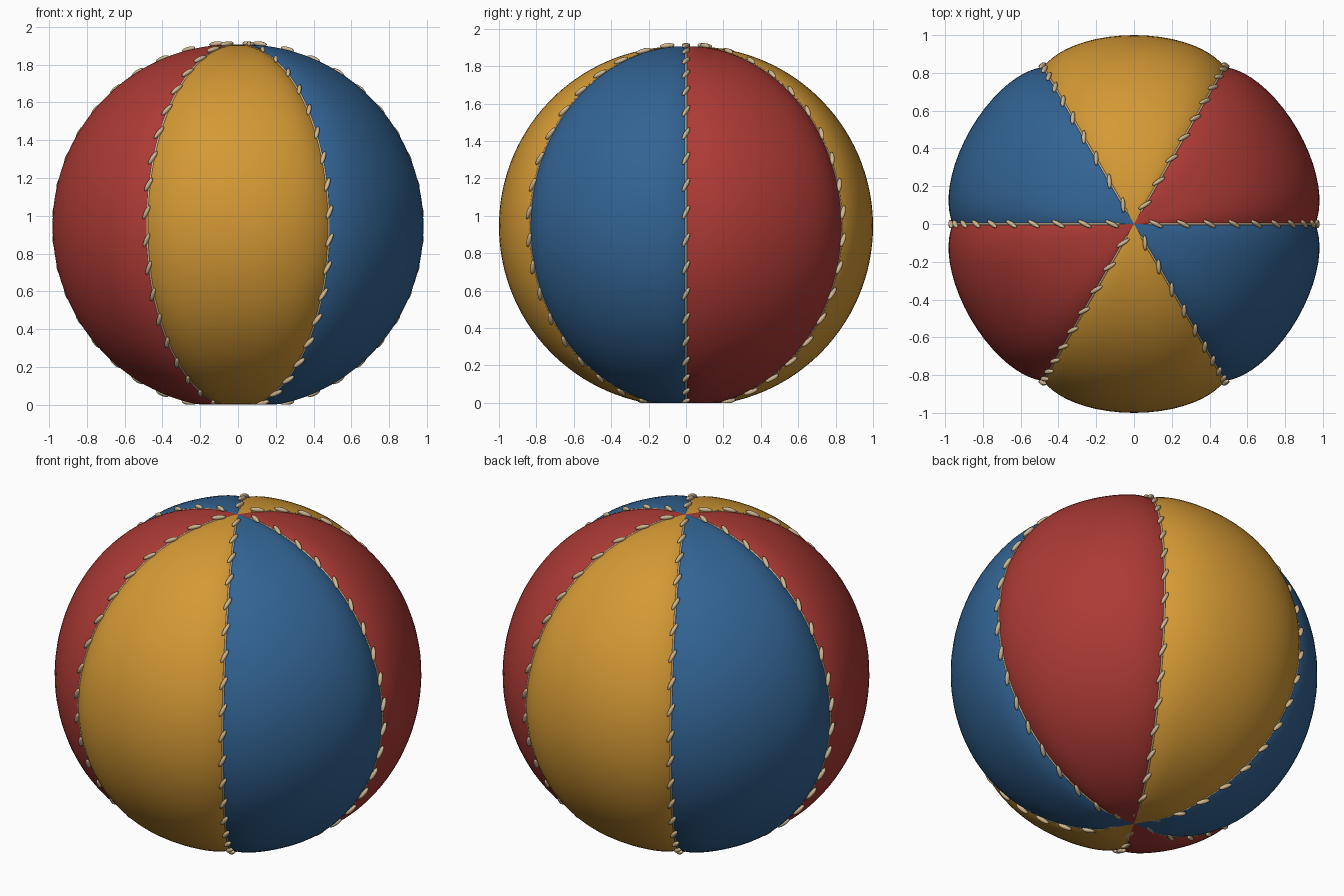
import bpy, bmesh
from math import sin, cos, pi, radians
from mathutils import Vector, Matrix

cube = bpy.data.objects.get("Cube")
if cube:
    bpy.data.objects.remove(cube, do_unlink=True)

SEAM_R = 0.96     # radius along the seams and at the poles
PUFF = 0.04       # how far each panel swells beyond its seams
CENTRE_Z = 0.945  # the underside is pressed flat at the ground


def material(name, rgb):
    mat = bpy.data.materials.new(name)
    mat.use_nodes = True
    mat.diffuse_color = (*rgb, 1)
    bsdf = mat.node_tree.nodes["Principled BSDF"]
    bsdf.inputs["Base Color"].default_value = (*rgb, 1)
    bsdf.inputs["Roughness"].default_value = 0.7
    return mat


yellow = material("mustard yellow", (0.66, 0.32, 0.035))
blue = material("denim blue", (0.032, 0.125, 0.29))
red = material("brick red", (0.41, 0.042, 0.035))
thread = material("beige thread", (0.62, 0.47, 0.28))


def on_ball(radius, theta, phi):
    return Vector((radius * sin(theta) * cos(phi),
                   radius * sin(theta) * sin(phi),
                   CENTRE_Z + radius * cos(theta)))


def finish(bm, name, mat):
    for v in bm.verts:
        v.co.z = max(v.co.z, 0)
    bmesh.ops.recalc_face_normals(bm, faces=bm.faces[:])
    for f in bm.faces:
        f.smooth = True
    mesh = bpy.data.meshes.new(name)
    bm.to_mesh(mesh)
    bm.free()
    mesh.materials.append(mat)
    obj = bpy.data.objects.new(name, mesh)
    bpy.context.collection.objects.link(obj)
    return obj


# Swollen panel between two seams, columns bunched toward its edges
def panel(name, mid, mat, rows=64, cols=24):
    bm = bmesh.new()
    grid = []
    for i in range(rows + 1):
        theta = pi * i / rows
        line = []
        for j in range(cols + 1):
            t = sin(pi / 2 * (2 * j / cols - 1))
            r = SEAM_R + PUFF * sin(theta) * (1 - abs(t) ** 5)
            line.append(bm.verts.new(on_ball(r, theta, mid + t * radians(30))))
        grid.append(line)
    for a, b in zip(grid, grid[1:]):
        for j in range(cols):
            bm.faces.new((a[j], b[j], b[j + 1], a[j + 1]))
    bmesh.ops.remove_doubles(bm, verts=bm.verts[:], dist=1e-5)
    return finish(bm, name, mat)


# Row of slanted stitches along one seam
def stitches(name, phi, count=20):
    bm = bmesh.new()
    east = Vector((-sin(phi), cos(phi), 0))
    for i in range(count):
        theta = 0.12 + (pi - 0.24) * i / (count - 1)
        out = Vector((sin(theta) * cos(phi), sin(theta) * sin(phi), cos(theta)))
        north = out.cross(east)
        along = north * cos(radians(27)) + east * sin(radians(27))
        turn = Matrix((along, out.cross(along), out)).transposed().to_4x4()
        place = Matrix.Translation(on_ball(SEAM_R + 0.012, theta, phi))
        size = Matrix.Diagonal((0.042, 0.012, 0.013, 1))
        bmesh.ops.create_uvsphere(bm, u_segments=10, v_segments=8, radius=1,
                                  matrix=place @ turn @ size)
    return finish(bm, name, thread)


# Thin cord lying in the seam under the stitches
def cord(name, phi, steps=48):
    curve = bpy.data.curves.new(name, "CURVE")
    curve.dimensions = "3D"
    curve.bevel_depth = 0.006
    curve.bevel_resolution = 1
    spline = curve.splines.new("POLY")
    spline.points.add(steps)
    for i, p in enumerate(spline.points):
        co = on_ball(SEAM_R, 0.08 + (pi - 0.16) * i / steps, phi)
        p.co = (co.x, co.y, max(co.z, 0.006), 1)
    curve.materials.append(thread)
    obj = bpy.data.objects.new(name, curve)
    bpy.context.collection.objects.link(obj)


for k in range(6):
    panel(f"panel_{k + 1}", radians(30 + 60 * k), (red, yellow, blue)[k % 3])
    stitches(f"stitches_{k + 1}", radians(60 * k))
    cord(f"seam_cord_{k + 1}", radians(60 * k))
